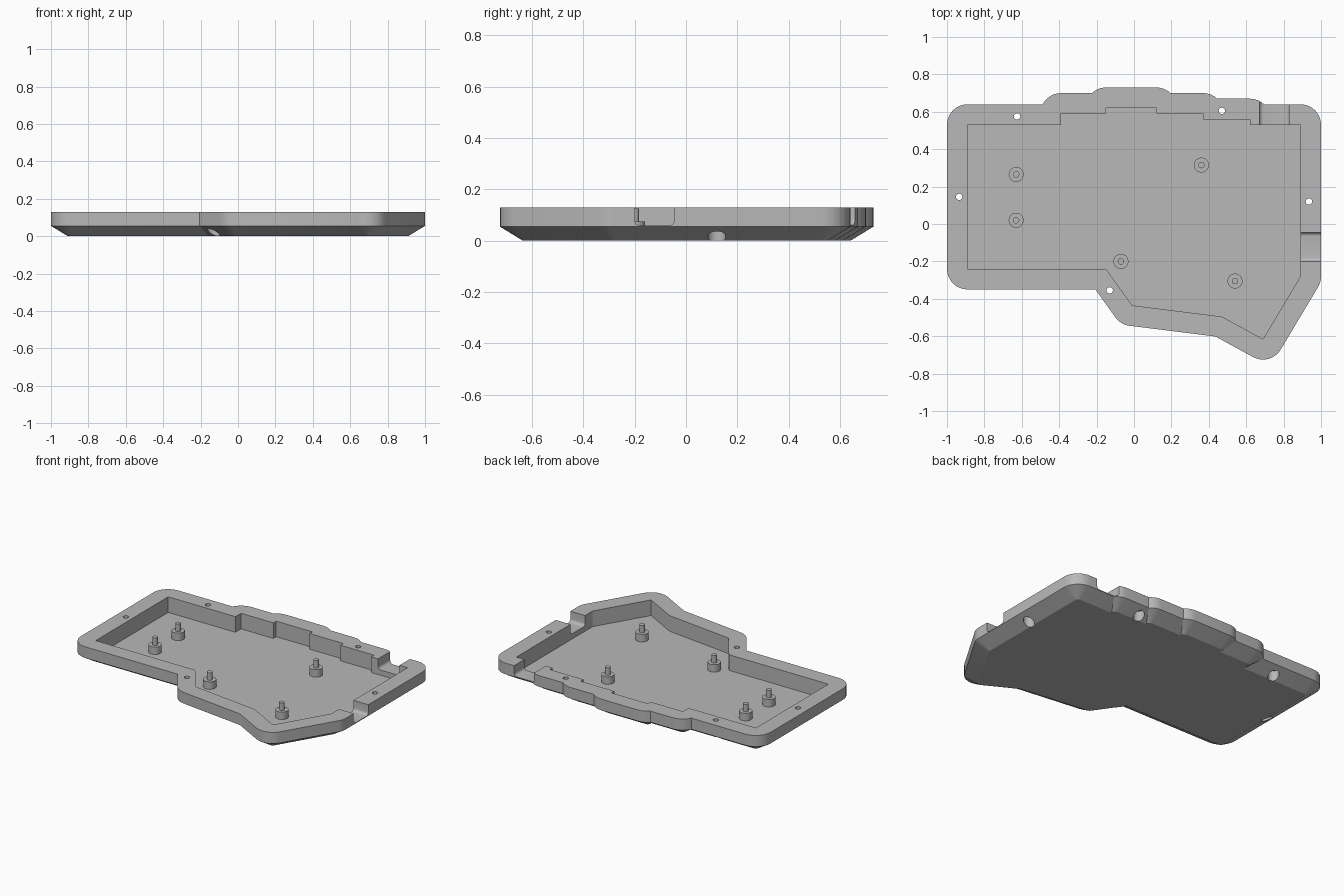
import bpy, bmesh, math
from mathutils import Vector
from mathutils.geometry import intersect_line_line_2d

if "Cube" in bpy.data.objects:
    bpy.data.objects.remove(bpy.data.objects["Cube"], do_unlink=True)

TOP, CHAMFER, FLOOR, NOTCH = 0.13, 0.055, 0.025, 0.06
WALL, FOOT = 0.11, 0.02
ARC = 8

grey = bpy.data.materials.new("plain grey")
grey.use_nodes = True
grey.diffuse_color = (0.48, 0.48, 0.48, 1)
grey.node_tree.nodes["Principled BSDF"].inputs["Base Color"].default_value = (0.48, 0.48, 0.48, 1)

# Cavity outline, clockwise
outline = [Vector(p) for p in (
    (-.89, -.24), (-.89, .53), (-.39, .53), (-.39, .59), (-.15, .59), (-.15, .62),
    (.12, .62), (.12, .59), (.37, .59), (.37, .56), (.62, .56), (.62, .53),
    (.89, .53), (.89, -.28), (.69, -.615), (.47, -.495), (-.01, -.435), (-.15, -.24))]


def offset_loop(d):
    """Round outward offset; point count is the same for every distance."""
    pts = []
    n = len(outline)
    for i, v in enumerate(outline):
        e1 = (v - outline[i - 1]).normalized()
        e2 = (outline[(i + 1) % n] - v).normalized()
        n1, n2 = Vector((-e1.y, e1.x)), Vector((-e2.y, e2.x))
        cross = e1.x * e2.y - e1.y * e2.x
        if cross < 0:
            a = math.atan2(n1.y, n1.x)
            sweep = math.acos(max(-1, min(1, n1.dot(n2))))
            for k in range(ARC + 1):
                t = a - sweep * k / ARC
                pts.append(v + Vector((math.cos(t), math.sin(t))) * d)
        else:
            pts += [v + n1 * d, v + n2 * d]
    if d > 0:
        # collapse the small loops left at inside corners
        m = len(pts)
        for i in range(m):
            for j in range(i + 2, min(i + 13, m)):
                if i == 0 and j == m - 1:
                    continue
                hit = intersect_line_line_2d
                a, b, c, e = pts[i], pts[i + 1], pts[j], pts[(j + 1) % m]
                if (b - a).length < 1e-6 or (e - c).length < 1e-6:
                    continue
                x = hit(a, b, c, e)
                if x:
                    for k in range(i + 1, j + 1):
                        pts[k] = x.copy()
                    break
    return pts


def finish(bm, name):
    bmesh.ops.remove_doubles(bm, verts=bm.verts, dist=1e-5)
    bmesh.ops.recalc_face_normals(bm, faces=bm.faces)
    me = bpy.data.meshes.new(name)
    bm.to_mesh(me)
    bm.free()
    me.materials.append(grey)
    ob = bpy.data.objects.new(name, me)
    bpy.context.scene.collection.objects.link(ob)
    return ob


def loft(rings, name):
    """Skin a stack of equal-count rings and cap both ends."""
    bm = bmesh.new()
    rows = [[bm.verts.new(p) for p in ring] for ring in rings]
    n = len(rows[0])
    for lo, hi in zip(rows, rows[1:]):
        for i in range(n):
            j = (i + 1) % n
            bm.faces.new((lo[i], lo[j], hi[j], hi[i]))
    bm.faces.new(rows[0])
    bm.faces.new(rows[-1])
    return finish(bm, name)


def turned(profile, x, y, name, sides=32):
    """Stack of circles given as (radius, height)."""
    angles = [2 * math.pi * k / sides for k in range(sides)]
    return loft([[(x + r * math.cos(a), y + r * math.sin(a), z) for a in angles]
                 for r, z in profile], name)


def notch(lo, hi, start, end, along_x, name):
    """Slot cutter with rounded lower corners."""
    r = 0.02
    prof = [(lo, TOP + .1)]
    for c, a0 in ((lo + r, math.pi), (hi - r, 1.5 * math.pi)):
        for k in range(6):
            t = a0 + k / 5 * math.pi / 2
            prof.append((c + r * math.cos(t), NOTCH + r + r * math.sin(t)))
    prof.append((hi, TOP + .1))
    place = (lambda u, w, z: (w, u, z)) if along_x else (lambda u, w, z: (u, w, z))
    return loft([[place(u, w, z) for u, z in prof] for w in (start, end)], name)


# Tray: chamfered underside, upright wall, rim, cavity
layers = [(FOOT, 0), (WALL, CHAMFER), (WALL, TOP), (0, TOP), (0, FLOOR)]
case = loft([[(p.x, p.y, z) for p in offset_loop(d)] for d, z in layers], "case_tray")

# Cable openings and counterbored screw holes
cutters = [notch(.67, .83, .5, .8, False, "back_opening_cutter"),
           notch(-.2, -.045, .86, 1.1, True, "left_opening_cutter")]
for x, y in ((-.625, .575), (.47, .605), (-.935, .145), (.935, .12), (-.13, -.355)):
    cutters.append(turned([(.035, -.05), (.035, .07), (.017, .07), (.017, .2)], x, y, "screw_hole_cutter"))
for c in cutters:
    c.hide_render = True
    mod = case.modifiers.new(c.name, "BOOLEAN")
    mod.operation, mod.solver, mod.object = "DIFFERENCE", "EXACT", c
bpy.context.view_layer.update()
cut_mesh = bpy.data.meshes.new_from_object(case.evaluated_get(bpy.context.evaluated_depsgraph_get()))
case.modifiers.clear()
case.data = cut_mesh
for c in cutters:
    bpy.data.objects.remove(c, do_unlink=True)

# Standoffs with locating pins
parts = [case]
for x, y in ((-.63, .265), (-.63, .02), (-.07, -.2), (.36, .315), (.54, -.305)):
    parts.append(turned([(.04, FLOOR - .005), (.04, .075), (.017, .075), (.017, .125)], x, y, "standoff"))

bpy.ops.object.select_all(action="DESELECT")
for ob in parts:
    ob.select_set(True)
bpy.context.view_layer.objects.active = case
bpy.ops.object.shade_smooth_by_angle(angle=math.radians(25))
